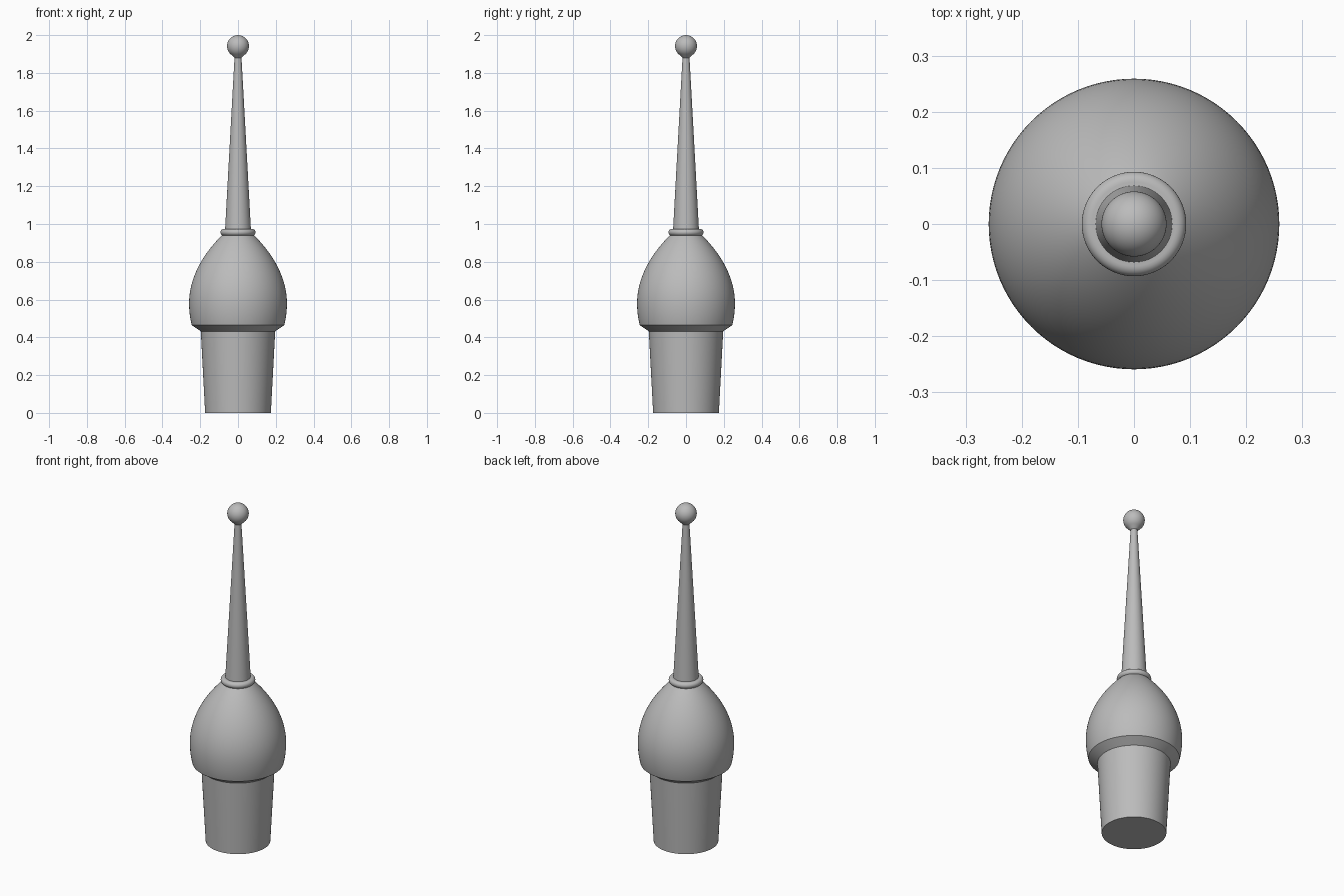
import bpy, bmesh, math
from mathutils import Vector
from mathutils.geometry import interpolate_bezier

if "Cube" in bpy.data.objects:
    bpy.data.objects.remove(bpy.data.objects["Cube"])

grey = bpy.data.materials.new("plain grey")
grey.use_nodes = True
grey.diffuse_color = (0.5, 0.5, 0.5, 1)
grey.node_tree.nodes["Principled BSDF"].inputs["Base Color"].default_value = (0.5, 0.5, 0.5, 1)


def lathe(name, profile, sides=96):
    """Spin a closed (radius, height) profile about the z axis."""
    bm = bmesh.new()
    verts = [bm.verts.new((r, 0, z)) for r, z in profile]
    edges = [bm.edges.new(pair) for pair in zip(verts, verts[1:])]
    bmesh.ops.spin(bm, geom=verts + edges, cent=(0, 0, 0), axis=(0, 0, 1),
                   angle=math.tau, steps=sides)
    bmesh.ops.remove_doubles(bm, verts=bm.verts, dist=1e-5)
    bmesh.ops.recalc_face_normals(bm, faces=bm.faces)
    mesh = bpy.data.meshes.new(name)
    bm.to_mesh(mesh)
    bm.free()
    mesh.materials.append(grey)
    obj = bpy.data.objects.new(name, mesh)
    bpy.context.collection.objects.link(obj)
    bpy.ops.object.select_all(action='DESELECT')
    obj.select_set(True)
    bpy.context.view_layer.objects.active = obj
    bpy.ops.object.shade_smooth_by_angle(angle=math.radians(25))
    return obj


def curve(a, b, c, d, count):
    points = interpolate_bezier(*(Vector((r, z, 0)) for r, z in (a, b, c, d)), count)
    return [(p.x, p.y) for p in points]


def arc(radius, height, size, start, end, count):
    angles = [math.radians(start + (end - start) * i / count) for i in range(count + 1)]
    return [(max(0, radius + size * math.cos(a)), height + size * math.sin(a)) for a in angles]


# Tapered plug
lathe("tapered_base", [(0, 0), (0.174, 0), (0.197, 0.435), (0, 0.435)])

# Egg-shaped body with a bevelled underside
lower = curve((0.245, 0.465), (0.254, 0.5), (0.259, 0.54), (0.259, 0.58), 8)
upper = curve((0.259, 0.58), (0.259, 0.73), (0.17, 0.857), (0.085, 0.94), 24)
lathe("bulb_body", [(0, 0.432), (0.197, 0.432)] + lower + upper[1:] + [(0, 0.94)])

# Rounded collar
lathe("collar", [(0, 0.938)] + arc(0.075, 0.956, 0.018, -90, 90, 12) + [(0, 0.974)])

# Tapered spike
lathe("spike", [(0, 0.96), (0.069, 0.96), (0.018, 1.89), (0, 1.89)], 64)

# Ball tip with a short flared neck
lathe("ball_tip", [(0, 1.88), (0.019, 1.88)] + arc(0, 1.942, 0.058, -50, 90, 24), 64)
